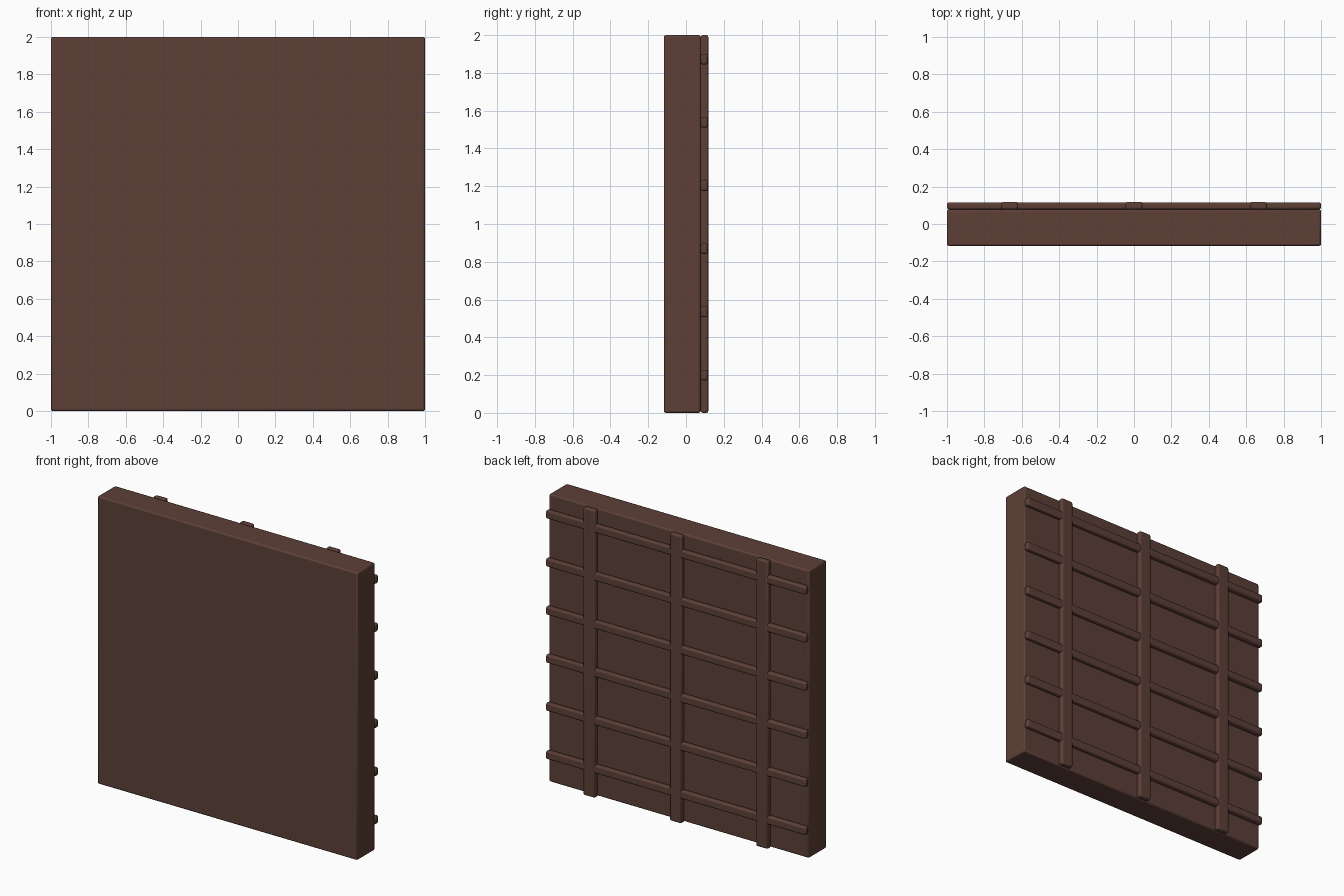
import bpy

cube = bpy.data.objects.get("Cube")
if cube:
    bpy.data.objects.remove(cube, do_unlink=True)

# Single dark wood colour
wood = bpy.data.materials.new("dark_brown_wood")
wood.use_nodes = True
brown = (0.109, 0.051, 0.038, 1)
wood.diffuse_color = brown
wood.node_tree.nodes["Principled BSDF"].inputs["Base Color"].default_value = brown


def beam(name, size, centre, bevel=0.01):
    """Box with softened edges."""
    bpy.ops.mesh.primitive_cube_add(size=1, location=centre)
    ob = bpy.context.object
    ob.name = name
    ob.scale = size
    bpy.ops.object.transform_apply(location=False, rotation=False, scale=True)
    ob.data.materials.append(wood)
    mod = ob.modifiers.new("soft_edges", "BEVEL")
    mod.width = bevel
    mod.segments = 2
    bpy.ops.object.shade_smooth_by_angle()
    return ob


# Thick main slab
beam("panel", (2, 0.195, 2), (0, -0.02, 1))

# Lattice on the back: three uprights and six thin rails
for i in range(3):
    beam(f"upright_{i + 1}", (0.09, 0.04, 2), ((i - 1) * 0.665, 0.098, 1))
for i in range(6):
    beam(f"rail_{i + 1}", (2, 0.038, 0.056), (0, 0.097, 0.2 + i * 0.3345))
